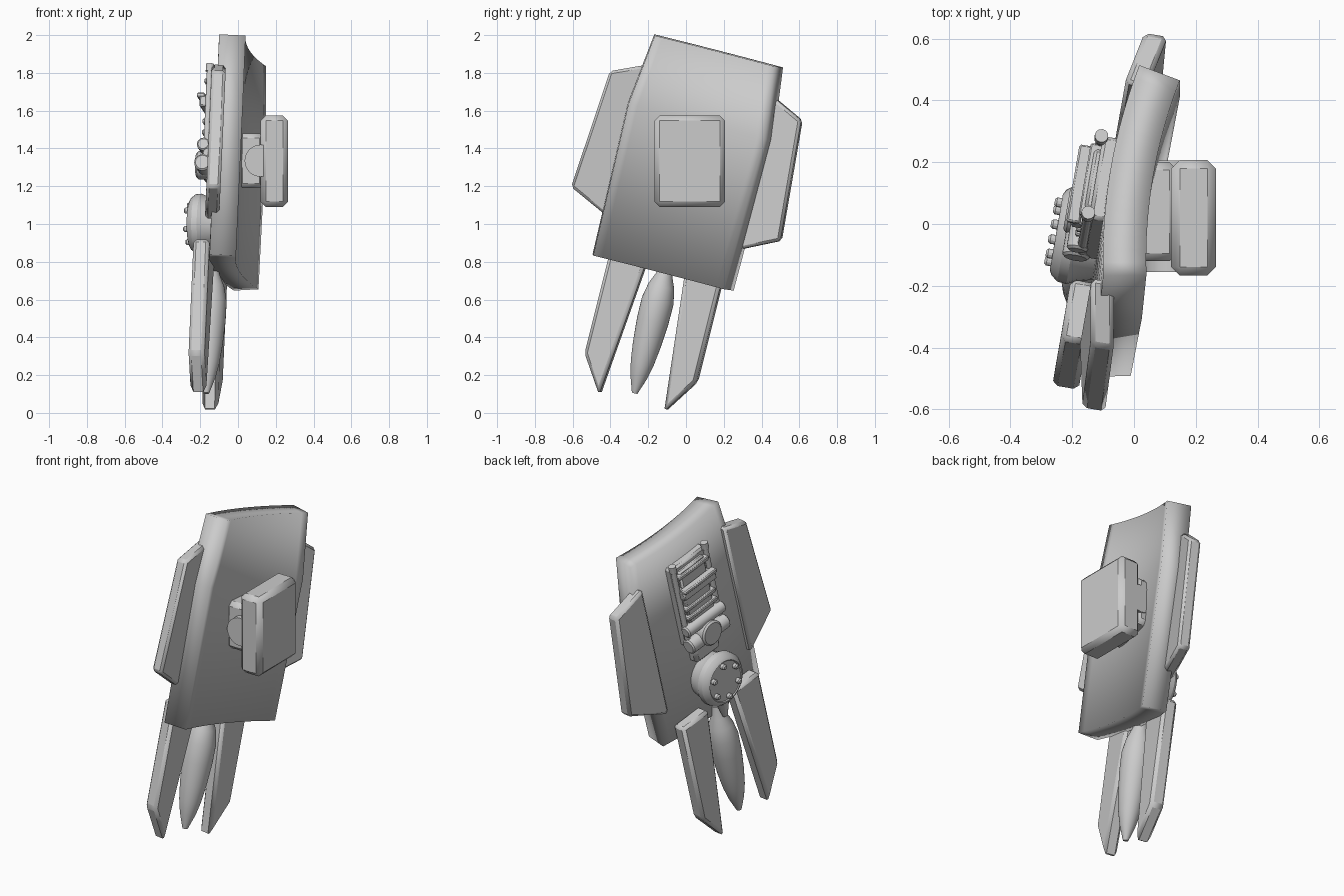
import bpy, bmesh
from math import pi, cos, sin
from mathutils import Matrix, Vector

cube = bpy.data.objects.get("Cube")
if cube:
    bpy.data.objects.remove(cube)

grey = bpy.data.materials.new("plain_grey")
grey.use_nodes = True
grey.diffuse_color = (0.6, 0.6, 0.6, 1)
grey.node_tree.nodes["Principled BSDF"].inputs["Base Color"].default_value = (0.6, 0.6, 0.6, 1)

# Leaning frame of the shield: x across, y along its length, z out of its hollow face
across = Vector((0.164, 0.955, -0.246)).normalized()
out = across.cross(Vector((0.041, 0.231, 0.972))).normalized()
along = out.cross(across)
FRAME = Matrix((across, along, out)).transposed().to_4x4()
FRAME.translation = (0, 0.015, 1.33)
WORLD = Matrix.Identity(4)


def finish(name, bm, frame=FRAME, bevel=0, mirror=False, thick=0, segments=1):
    bmesh.ops.recalc_face_normals(bm, faces=bm.faces)
    mesh = bpy.data.meshes.new(name)
    bm.to_mesh(mesh)
    bm.free()
    mesh.materials.append(grey)
    ob = bpy.data.objects.new(name, mesh)
    bpy.context.collection.objects.link(ob)
    ob.matrix_world = frame
    if thick:
        mod = ob.modifiers.new("Thickness", "SOLIDIFY")
        mod.thickness, mod.offset = thick, 0
    if bevel:
        mod = ob.modifiers.new("Bevel", "BEVEL")
        mod.width, mod.segments = bevel, segments
        mod.limit_method, mod.angle_limit = "ANGLE", 0.5
    if mirror:
        ob.modifiers.new("Mirror", "MIRROR")
    bpy.ops.object.select_all(action="DESELECT")
    ob.select_set(True)
    bpy.context.view_layer.objects.active = ob
    bpy.ops.object.shade_smooth_by_angle(angle=0.5)
    return ob


def box(name, lo, hi, **opts):
    bm = bmesh.new()
    bmesh.ops.create_cube(bm, size=1)
    for v in bm.verts:
        v.co = [l + (h - l) * (c + 0.5) for l, h, c in zip(lo, hi, v.co)]
    return finish(name, bm, **opts)


def slab(name, outline, middle, half, **opts):
    bm = bmesh.new()
    back = bm.faces.new([bm.verts.new((a, b, middle(a) - half)) for a, b in outline])
    front = bmesh.ops.extrude_face_region(bm, geom=[back])["geom"]
    for v in front:
        if isinstance(v, bmesh.types.BMVert):
            v.co.z += 2 * half
    if not any(f.verts[:] == back.verts[:] and f != back for f in bm.faces) and not back.is_valid:
        bm.faces.new([v for v in bm.verts][:len(outline)])
    bmesh.ops.holes_fill(bm, edges=bm.edges)
    return finish(name, bm, **opts)


def lathe(name, profile, centre, axis, frame=FRAME, steps=32, **opts):
    # Profile of (distance along the axis, radius), capped at both ends
    bm = bmesh.new()
    turn = Vector((0, 0, 1)).rotation_difference(Vector(axis)).to_matrix()
    rings = [[bm.verts.new(Vector(centre) + turn @ Vector((r * cos(i * 2 * pi / steps), r * sin(i * 2 * pi / steps), h)))
              for i in range(steps)] for h, r in profile]
    for low, high in zip(rings, rings[1:]):
        for i in range(steps):
            j = (i + 1) % steps
            bm.faces.new((low[i], low[j], high[j], high[i]))
    bm.faces.new(rings[0])
    bm.faces.new(rings[-1])
    return finish(name, bm, frame, **opts)


X, Y, BACK = (1, 0, 0), (0, 1, 0), (0, 0, -1)

# Curved shield plate
bm = bmesh.new()
bmesh.ops.create_grid(bm, x_segments=16, y_segments=2, size=1)
rows = {-1: (-0.605, 0.377), 0: (0.22, 0.39), 1: (0.605, 0.343)}
for v in bm.verts:
    b, width = rows[round(v.co.y)]
    a = v.co.x * width
    v.co = (a, b, 0.285 * (a * a - 0.116))
finish("shield_plate", bm, thick=0.14)

# Side wings and lower fins, mirrored across the shield
slab("side_wings", [(0.33, 0.45), (0.53, 0.36), (0.58, -0.285), (0.33, -0.405)],
     lambda a: -0.028 + 0.18 * (a - 0.55), 0.038, bevel=0.015, mirror=True)
slab("lower_fins", [(0.1, -0.5), (0.31, -0.5), (0.31, -1.125), (0.18, -1.32)],
     lambda a: -0.125, 0.043, bevel=0.017, mirror=True)

# Central pod between the fins
lathe("pod", [(0.55, 0.025), (0.62, 0.045), (0.68, 0.07), (0.76, 0.086), (0.87, 0.085), (1.0, 0.075),
              (1.1, 0.062), (1.18, 0.044), (1.265, 0.015)], (0, 0, -0.115), (0, -1, 0))
lathe("pod_neck", [(0.42, 0.06), (0.6, 0.015)], (0, 0, -0.17), (0, -1, 0), steps=16)

# Round hub with a ring of bolts
HUB = Vector((0, -0.34, 0))
lathe("hub", [(0.09, 0.13), (0.15, 0.145), (0.18, 0.16), (0.21, 0.157), (0.232, 0.14), (0.24, 0.125), (0.235, 0.12)],
      HUB, BACK)
for i in range(6):
    t = (i + 0.5) * pi / 3
    lathe(f"hub_bolt_{i + 1}", [(0.22, 0.016), (0.255, 0.016), (0.262, 0.01)],
          HUB + Vector((0.1 * cos(t), 0.1 * sin(t), 0)), BACK, steps=12)

# Launcher mechanism on the outer face
box("mechanism_base", (-0.14, -0.06, -0.145), (0.14, 0.47, -0.08), bevel=0.012)
box("mechanism_panel", (-0.1, 0.08, -0.165), (0.1, 0.44, -0.13), bevel=0.01)
box("mechanism_foot", (-0.1, -0.2, -0.15), (0.1, -0.04, -0.08), bevel=0.02)
box("ridge_block", (-0.13, 0.27, -0.2), (0.13, 0.33, -0.13), bevel=0.008)
box("ridge_lip", (-0.13, 0.32, -0.215), (0.13, 0.345, -0.17), bevel=0.006)
for i, b in enumerate((0.12, 0.18, 0.4)):
    box(f"cross_rib_{i + 1}", (-0.12, b, -0.18), (0.12, b + 0.025, -0.14), bevel=0.005)
for side in (-1, 1):
    label = "left" if side > 0 else "right"
    lathe(f"{label}_rail", [(-0.02, 0.016), (0.49, 0.016)], (side * 0.13, 0, -0.15), Y, steps=12)
    lathe(f"{label}_rail_cap", [(0.46, 0.022), (0.5, 0.022)], (side * 0.13, 0, -0.15), Y, steps=12)
lathe("upper_roller", [(-0.15, 0.035), (0.15, 0.035)], (0, 0.06, -0.165), X, steps=20, bevel=0.008)
lathe("lower_roller", [(-0.15, 0.045), (0.15, 0.045)], (0, -0.04, -0.165), X, steps=20, bevel=0.008)
lathe("roller_boss", [(0.1, 0.075), (0.21, 0.075), (0.22, 0.065)], (0, -0.02, 0), BACK)

# Mounting bracket, pivot and pad on the hollow face
box("mount_bracket", (0.0, -0.12, 1.19), (0.14, 0.2, 1.48), frame=WORLD, bevel=0.025)
lathe("mount_pivot", [(-0.155, 0.085), (0.205, 0.085)], (0.12, 0, 1.335), Y, frame=WORLD)
box("mount_pad", (0.12, -0.167, 1.09), (0.265, 0.207, 1.575), frame=WORLD, bevel=0.028)
